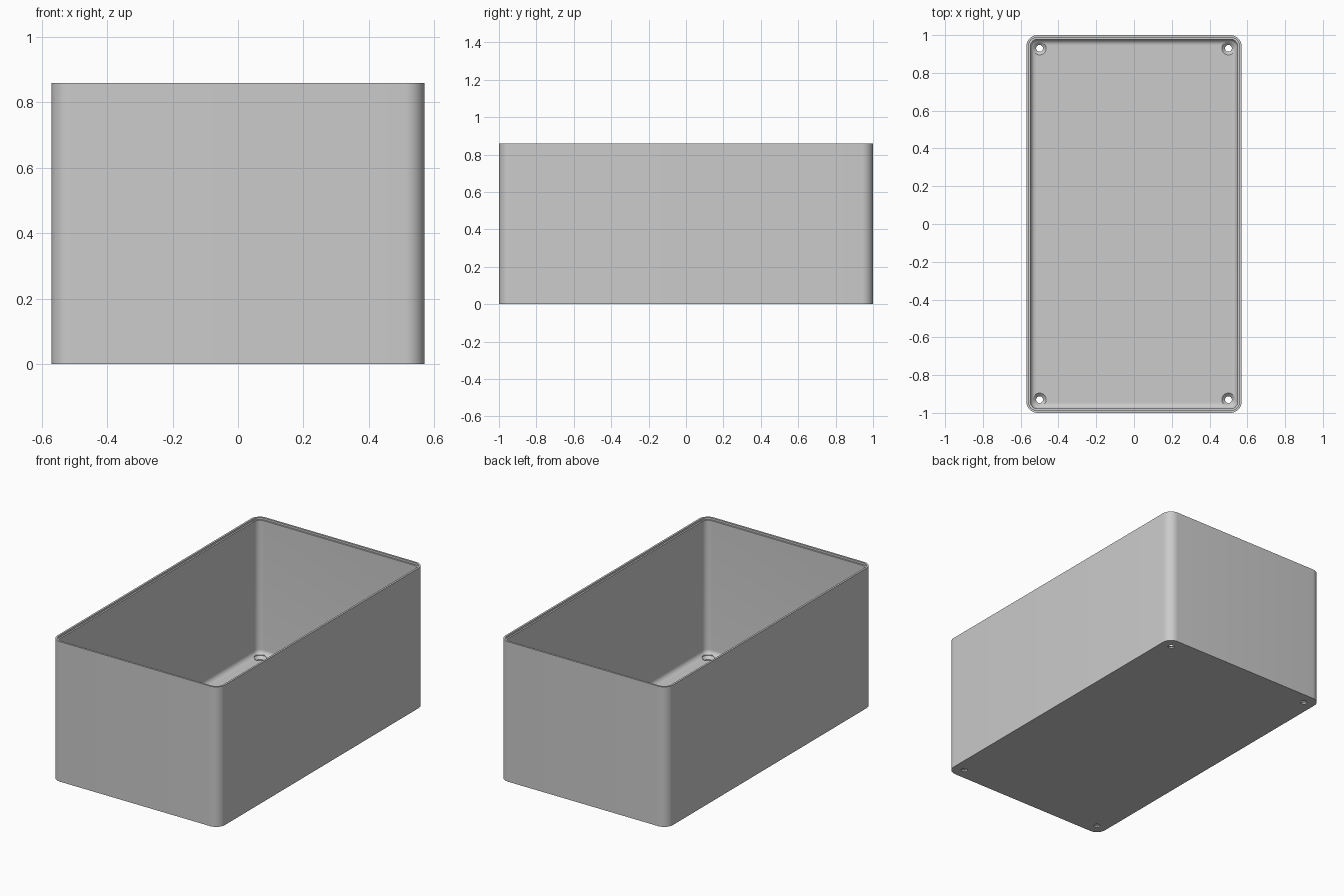
import bpy, bmesh, math
from mathutils import Matrix

old = bpy.data.objects.get("Cube")
if old:
    bpy.data.objects.remove(old, do_unlink=True)

HALF_X, HALF_Y, HEIGHT, CORNER = 0.57, 1.0, 0.86, 0.06
WALL, FLOOR, FILLET, LIP = 0.022, 0.025, 0.03, 0.012

grey = bpy.data.materials.new("light_grey_plastic")
grey.use_nodes = True
grey.diffuse_color = (0.6, 0.6, 0.6, 1)
grey.node_tree.nodes["Principled BSDF"].inputs["Base Color"].default_value = (0.6, 0.6, 0.6, 1)


def make_object(name, bm):
    bmesh.ops.recalc_face_normals(bm, faces=bm.faces)
    mesh = bpy.data.meshes.new(name)
    bm.to_mesh(mesh)
    bm.free()
    mesh.materials.append(grey)
    ob = bpy.data.objects.new(name, mesh)
    bpy.context.collection.objects.link(ob)
    return ob


def rounded_ring(bm, inset, z, steps=10):
    """Rounded rectangle loop, offset inwards from the outer wall."""
    r = CORNER - inset
    verts = []
    for i, (sx, sy) in enumerate([(1, 1), (-1, 1), (-1, -1), (1, -1)]):
        for k in range(steps + 1):
            a = math.pi / 2 * (i + k / steps)
            verts.append(bm.verts.new((sx * (HALF_X - CORNER) + r * math.cos(a),
                                       sy * (HALF_Y - CORNER) + r * math.sin(a), z)))
    return verts


# Section of the wall: outside, stepped rim, inside, floor fillet
section = [(0, 0), (0, HEIGHT), (LIP, HEIGHT), (LIP, HEIGHT - 0.012), (WALL, HEIGHT - 0.012)]
for k in range(9):
    a = math.pi / 2 * k / 8
    section.append((WALL + FILLET * (1 - math.cos(a)), FLOOR + FILLET * (1 - math.sin(a))))

# Open box
bm = bmesh.new()
rings = [rounded_ring(bm, inset, z) for inset, z in section]
for low, high in zip(rings, rings[1:]):
    for i in range(len(low)):
        j = (i + 1) % len(low)
        bm.faces.new((low[i], low[j], high[j], high[i]))
bm.faces.new(rings[0])
bm.faces.new(rings[-1])
box = make_object("open_box", bm)

# Countersunk screw holes in the floor corners
bm = bmesh.new()
profile = [(0.018, -0.05), (0.018, 0.009), (0.035, FLOOR), (0.035, 0.07)]
for x in (-0.5, 0.5):
    for y in (-0.93, 0.93):
        loops = [bmesh.ops.create_circle(bm, segments=32, radius=r,
                                         matrix=Matrix.Translation((x, y, z)))["verts"]
                 for r, z in profile]
        for low, high in zip(loops, loops[1:]):
            for i in range(32):
                j = (i + 1) % 32
                bm.faces.new((low[i], low[j], high[j], high[i]))
        bm.faces.new(loops[0])
        bm.faces.new(loops[-1])
cutter = make_object("screw_hole_cutter", bm)
cutter.hide_render = True
cutter.hide_set(True)

cut = box.modifiers.new("screw_holes", "BOOLEAN")
cut.operation = "DIFFERENCE"
cut.solver = "EXACT"
cut.object = cutter

# Apply the cut, remove the cutter and smooth the rounded surfaces
bpy.ops.object.select_all(action="DESELECT")
bpy.context.view_layer.objects.active = box
box.select_set(True)
bpy.ops.object.modifier_apply(modifier=cut.name)
bpy.data.objects.remove(cutter, do_unlink=True)
bpy.ops.object.shade_smooth_by_angle(angle=math.radians(30))
